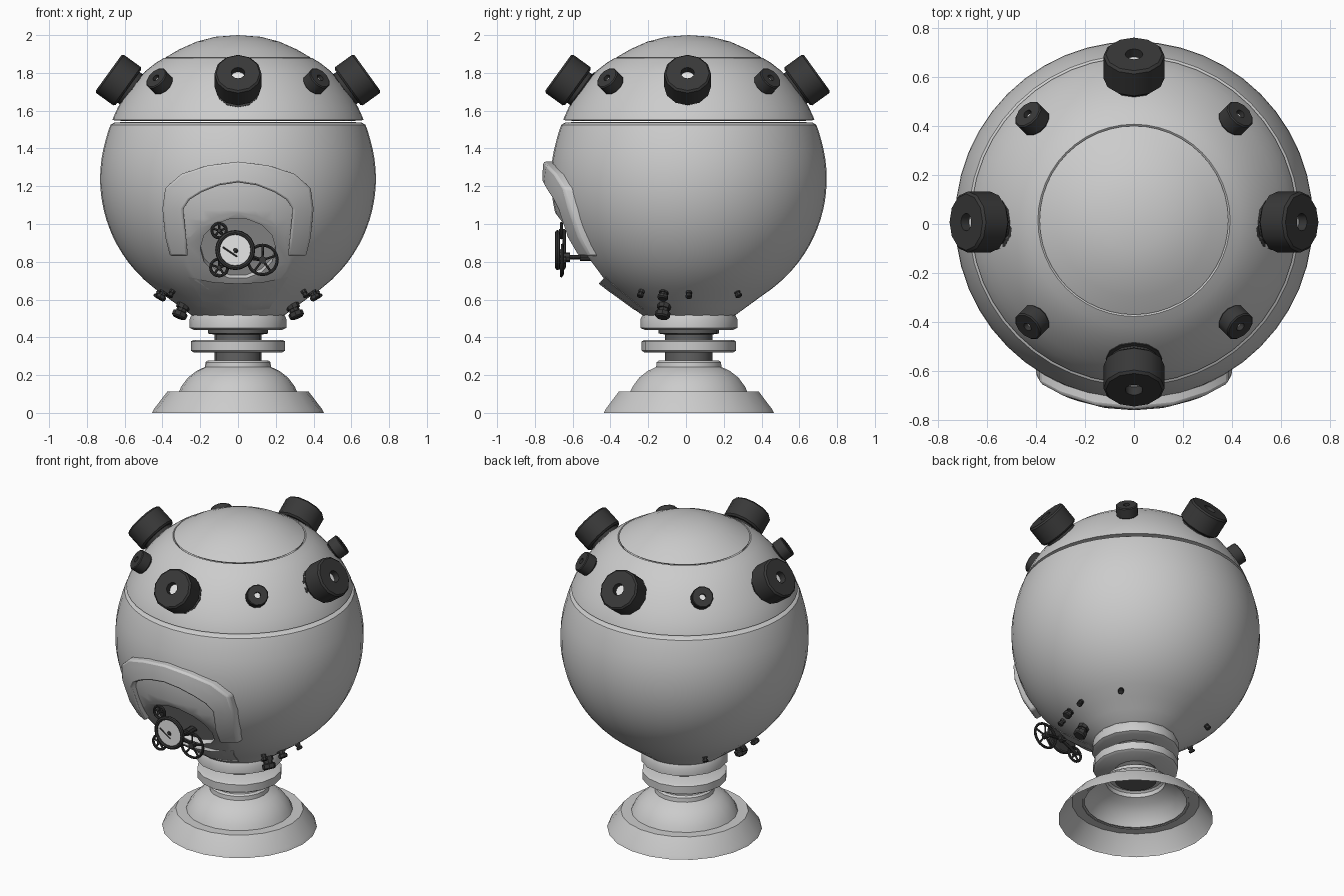
import bpy, bmesh, math
from mathutils import Vector, Matrix

if "Cube" in bpy.data.objects:
    bpy.data.objects.remove(bpy.data.objects["Cube"])

CY, CZ, RAD = 0.015, 1.24, 0.73          # centre and radius of the round body


def material(name, v):
    m = bpy.data.materials.new(name)
    m.use_nodes = True
    m.diffuse_color = (v, v, v, 1)
    m.node_tree.nodes["Principled BSDF"].inputs["Base Color"].default_value = (v, v, v, 1)
    return m


SHELL = material("light grey shell", 0.6)
DARK = material("dark rubber", 0.04)
NECK = material("shadow grey metal", 0.12)
WHITE = material("white glass", 0.8)


def finish(name, bm, mat, angle=35):
    bmesh.ops.remove_doubles(bm, verts=bm.verts, dist=1e-5)
    bmesh.ops.recalc_face_normals(bm, faces=bm.faces)
    me = bpy.data.meshes.new(name)
    bm.to_mesh(me)
    bm.free()
    ob = bpy.data.objects.new(name, me)
    bpy.context.collection.objects.link(ob)
    me.materials.append(mat)
    smooth(ob, angle)
    return ob


def smooth(ob, angle=35):
    for p in ob.data.polygons:
        p.use_smooth = True
    ob.data.set_sharp_from_angle(angle=math.radians(angle))


def lathe(name, profile, segs, mat, loc=(0, CY, 0), axis=(0, 0, 1), scale=1):
    """Turn a (radius, height) profile around an axis."""
    bm = bmesh.new()
    vs = [bm.verts.new((r, 0, z)) for r, z in profile]
    es = [bm.edges.new(p) for p in zip(vs, vs[1:])]
    bmesh.ops.spin(bm, geom=vs + es, axis=(0, 0, 1), cent=(0, 0, 0),
                   steps=segs, angle=2 * math.pi)
    bmesh.ops.dissolve_degenerate(bm, edges=bm.edges, dist=1e-6)
    turn = Vector((0, 0, 1)).rotation_difference(Vector(axis)).to_matrix().to_4x4()
    bm.transform(Matrix.Translation(loc) @ turn @ Matrix.Scale(scale, 4))
    return finish(name, bm, mat)


def rod(name, a, b, r, mat, segs=8):
    a, b = Vector(a), Vector(b)
    n = (b - a).length
    return lathe(name, [(0, 0), (r, 0), (r, n), (0, n)], segs, mat, a, (b - a).normalized())


def body_radius(z):
    r = math.sqrt(max(0, RAD ** 2 - (z - CZ) ** 2))
    return max(r, 0.25 + (z - 0.52) * 1.37) if z < 0.62 else r


def front_y(x, z, off):
    return CY - math.sqrt(max(0, body_radius(z) ** 2 - x * x)) - off


def front_band(name, pairs, front, back, cols, mat):
    """Solid strip hugging the front of the body; pairs are (x, z) edge points."""
    pairs = pairs + [((-a[0], a[1]), (-b[0], b[1])) for a, b in reversed(pairs[:-1])]
    bm = bmesh.new()
    rings = []
    for a, b in pairs:
        pts = [Vector(a).lerp(Vector(b), i / cols) for i in range(cols + 1)]
        ring = [(x, front_y(x, z, front), z) for x, z in pts]
        ring += [(x, front_y(x, z, back), z) for x, z in reversed(pts)]
        rings.append([bm.verts.new(p) for p in ring])
    n = len(rings[0])
    for p, q in zip(rings, rings[1:]):
        for i in range(n):
            bm.faces.new((p[i], p[(i + 1) % n], q[(i + 1) % n], q[i]))
    bm.faces.new(rings[0])
    bm.faces.new(rings[-1])
    return finish(name, bm, mat)


# Round body with a rolled upper lip
profile = [(0, 0.515), (0.24, 0.515)]
profile += [(body_radius(z), z) for z in (0.52 + 0.046 * i for i in range(21))]
profile += [(0.688, 1.49), (0.675, 1.525), (0.655, 1.537), (0.6, 1.54), (0, 1.54)]
body = lathe("body", profile, 48, SHELL)

# Sloping flat and round recess cut into the front
normal = Vector((0, -0.804, -0.595))
up = Vector((0, -0.595, 0.804))
centre = Vector((0, -0.552, 0.87))
bm = bmesh.new()
outline = [(-0.18, -0.45), (-0.32, -0.05), (-0.29, 0.35), (0.29, 0.35), (0.32, -0.05), (0.18, -0.45)]
low = [bm.verts.new(centre + Vector((x, 0, 0)) + up * u) for x, u in outline]
high = [bm.verts.new(v.co + normal * 0.5) for v in low]
bm.faces.new(low)
bm.faces.new(high)
for i in range(len(low)):
    j = (i + 1) % len(low)
    bm.faces.new((low[i], low[j], high[j], high[i]))
flat_cutter = finish("flat_cutter", bm, SHELL)
round_cutter = rod("round_cutter", centre - normal * 0.03, centre + normal * 0.4, 0.2, SHELL, 14)
for cutter in (flat_cutter, round_cutter):
    cutter.hide_render = True
    mod = body.modifiers.new("cut", "BOOLEAN")
    mod.operation, mod.solver, mod.object = "DIFFERENCE", "EXACT", cutter
    bpy.context.view_layer.objects.active = body
    bpy.ops.object.modifier_apply(modifier=mod.name)
    bpy.data.objects.remove(cutter)
smooth(body)

# Upper dome and its cap
lathe("dome", [(0.6, 1.545), (0.665, 1.55), (0.66, 1.565), (0.635, 1.62), (0.598, 1.68),
               (0.55, 1.745), (0.49, 1.81), (0.435, 1.853), (0.392, 1.879), (0.38, 1.87)], 48, SHELL)
lathe("dome_cap", [(0.37, 1.87), (0.385, 1.881), (0.31, 1.925), (0.22, 1.965),
                   (0.12, 1.991), (0, 2.0)], 48, SHELL)

# Hood over the front hatch, and the pocket below it
hood = front_band("hatch_hood", [
    ((-0.36, 0.83), (-0.265, 0.83)), ((-0.385, 0.93), (-0.275, 0.93)),
    ((-0.4, 1.08), (-0.29, 1.08)), ((-0.385, 1.19), (-0.255, 1.13)),
    ((-0.3, 1.265), (-0.19, 1.17)), ((-0.16, 1.31), (-0.1, 1.205)),
    ((0, 1.33), (0, 1.22))], 0.045, -0.08, 3, SHELL)
bev = hood.modifiers.new("soft_edge", "BEVEL")
bev.width, bev.segments = 0.012, 2
front_band("hatch_pocket", [
    ((-0.265, 0.72), (-0.165, 0.55)), ((-0.13, 0.692), (-0.08, 0.545)),
    ((0, 0.685), (0, 0.545))], 0.004, -0.06, 4, SHELL)

# Pedestal: hollow foot, collars and necks
lathe("foot_skirt", [(0.455, 0), (0.445, 0.02), (0.375, 0.112), (0.3, 0.112)], 22, SHELL)
lathe("foot_dome", [(0.315, 0.108), (0.3, 0.14), (0.265, 0.187), (0.22, 0.222), (0.175, 0.243),
                    (0.172, 0.268), (0.16, 0.278), (0.11, 0.278)], 22, SHELL)
lathe("lower_neck", [(0, 0.26), (0.125, 0.26), (0.125, 0.33), (0, 0.33)], 16, NECK)
lathe("lower_collar", [(0, 0.32), (0.235, 0.32), (0.25, 0.33), (0.25, 0.378),
                       (0.235, 0.387), (0, 0.387)], 16, SHELL)
lathe("upper_neck", [(0, 0.38), (0.125, 0.38), (0.125, 0.415), (0.16, 0.42), (0.16, 0.45), (0, 0.45)], 16, NECK)
lathe("upper_collar", [(0, 0.44), (0.235, 0.44), (0.257, 0.45), (0.257, 0.495),
                       (0.245, 0.52), (0, 0.52)], 16, SHELL)

# Ring of large and small bored knobs
KNOB = [(0.036, -0.045), (0.036, 0), (0.115, 0), (0.125, -0.01), (0.125, -0.12), (0.115, -0.13),
        (0.1, -0.13), (0.1, -0.15), (0.115, -0.152), (0.115, -0.175), (0.09, -0.18), (0.09, -0.24)]
for i in range(8):
    a = i * math.pi / 4
    kind, reach, z, size, cy = (("large", 0.685, 1.8, 1, 0.008) if i % 2 == 0
                                else ("small", 0.615, 1.775, 0.52, CY))
    loc = (math.cos(a) * reach, cy + math.sin(a) * reach, z)
    axis = (math.cos(a) * 0.81, math.sin(a) * 0.81, 0.586)
    lathe(f"{kind}_knob", KNOB, 12, DARK, loc, axis, size)
    lathe(f"{kind}_knob_lens", [(0, -0.04), (0.036, -0.04)], 12, WHITE, loc, axis, size)

# Bolts around the underside
for x, y, z, r in ((0.3, -0.12, 0.54, 0.04), (0.4, -0.12, 0.625, 0.028), (0.355, -0.24, 0.63, 0.018),
                   (0.425, 0.015, 0.625, 0.018), (0.33, 0.275, 0.63, 0.018)):
    for side in (-1, 1):
        p = Vector((x * side, y, z))
        n = (p - Vector((0, CY, CZ))).normalized()
        lathe("bolt", [(0, 1), (0.8, 1), (1, 0.8), (1, 0.2), (0.7, 0.1), (0.7, -0.3), (0.9, -0.3),
                       (0.9, -1.8), (0, -1.8)], 8, DARK, p, n, r)


# Valve wheels and gauge in front of the hatch
def ring(name, loc, r, t, mat):
    prof = [(r + t * math.cos(k * math.pi / 4), t * math.sin(k * math.pi / 4)) for k in range(9)]
    return lathe(name, prof, 20, mat, loc, (0, -1, 0))


hub = Vector((0.02, -0.645, 0.825))
for x, z, r, y in ((0.13, 0.81, 0.078, -0.655), (-0.1, 0.965, 0.038, -0.66), (-0.1, 0.77, 0.045, -0.66)):
    c = Vector((x, y, z))
    ring("valve_wheel", c, r, 0.008, DARK)
    rod("valve_hub", c + Vector((0, -0.012, 0)), c + Vector((0, 0.02, 0)), r * 0.25, DARK)
    for k in range(5):
        a = k * math.tau / 5 + 0.3
        rod("valve_spoke", c, c + Vector((math.cos(a), 0, math.sin(a))) * r, 0.006, DARK, 6)
    rod("valve_arm", c + Vector((0, 0.015, 0)), hub, 0.009, DARK)
rod("manifold_shaft", hub, (0.02, -0.46, 0.825), 0.012, DARK)
rod("manifold_block", hub, hub + Vector((0, 0.03, 0)), 0.025, DARK)
rod("manifold_flange", (0.02, -0.56, 0.825), (0.02, -0.46, 0.825), 0.022, DARK)
gauge = Vector((-0.015, -0.68, 0.862))
ring("gauge_rim", gauge, 0.093, 0.013, DARK)
rod("gauge_back", gauge + Vector((0, 0.012, 0)), gauge, 0.093, DARK, 20)
rod("gauge_face", gauge, gauge + Vector((0, -0.004, 0)), 0.088, WHITE, 20)
rod("gauge_needle", gauge + Vector((-0.065, -0.005, 0.015)), gauge + Vector((0.01, -0.005, -0.035)), 0.004, DARK, 6)
rod("gauge_pin", gauge, gauge + Vector((0, -0.008, 0)), 0.012, DARK)
rod("gauge_stem", gauge, hub, 0.014, DARK)
